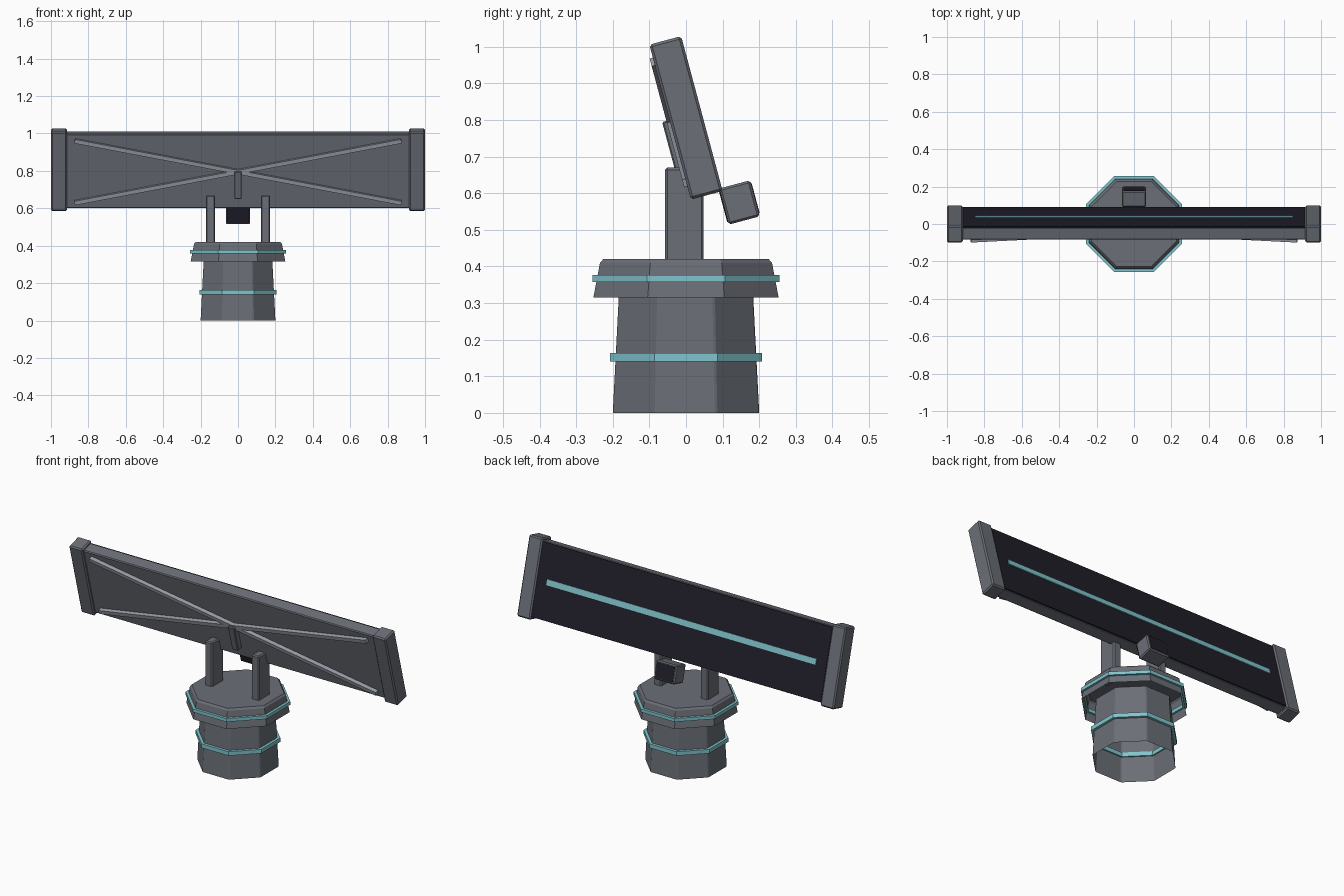
import bpy, bmesh, math
from mathutils import Matrix, Vector

if "Cube" in bpy.data.objects:
    bpy.data.objects.remove(bpy.data.objects["Cube"])


def material(name, rgb):
    m = bpy.data.materials.new(name)
    m.diffuse_color = (*rgb, 1)
    m.use_nodes = True
    m.node_tree.nodes["Principled BSDF"].inputs["Base Color"].default_value = m.diffuse_color
    return m


GREY = material("metal grey", (0.145, 0.158, 0.182))
LIGHT = material("light grey", (0.32, 0.34, 0.39))
DARK = material("dark panel", (0.014, 0.013, 0.022))
TEAL = material("teal trim", (0.22, 0.56, 0.61))

# Dish frame: everything on the dish leans back by 15 degrees
TILT = Matrix.Translation((0, 0, 0.806)) @ Matrix.Rotation(math.radians(15), 4, 'X')
FLAT = Matrix.Identity(4)


def finish(name, bm, mat, bevel=0):
    me = bpy.data.meshes.new(name)
    bm.to_mesh(me)
    bm.free()
    me.materials.append(mat)
    ob = bpy.data.objects.new(name, me)
    bpy.context.collection.objects.link(ob)
    if bevel:
        mod = ob.modifiers.new("bevel", 'BEVEL')
        mod.width = bevel
        mod.segments = 1
        mod.limit_method = 'ANGLE'
    return ob


def box(name, lo, hi, mat, frame=FLAT, bevel=0):
    lo, hi = Vector(lo), Vector(hi)
    bm = bmesh.new()
    bmesh.ops.create_cube(bm, size=1, matrix=frame @ Matrix.Translation((lo + hi) / 2)
                          @ Matrix.Diagonal((*(hi - lo), 1)))
    return finish(name, bm, mat, bevel)


def octagon_loft(name, profile, mat, cap_top=False, closed=False, bevel=0):
    """Loft octagons through (apothem, z) pairs; flats face the axes."""
    bm = bmesh.new()
    rings = []
    for a, z in profile:
        r = a / math.cos(math.pi / 8)
        rings.append([bm.verts.new((r * math.cos(math.pi / 8 + i * math.pi / 4),
                                    r * math.sin(math.pi / 8 + i * math.pi / 4), z))
                      for i in range(8)])
    pairs = list(zip(rings, rings[1:]))
    if closed:
        pairs.append((rings[-1], rings[0]))
    for p, q in pairs:
        for i in range(8):
            j = (i + 1) % 8
            bm.faces.new((p[i], p[j], q[j], q[i]))
    if cap_top:
        bm.faces.new(rings[-1])
    return finish(name, bm, mat, bevel)


# Pedestal: open-bottomed column and collar
octagon_loft("pedestal_column", [(0.20, 0), (0.183, 0.33)], GREY, cap_top=True, bevel=0.004)
octagon_loft("turntable_collar", [(0.253, 0.315), (0.235, 0.41), (0.226, 0.42)], GREY, cap_top=True)

# Teal rings passing through the walls
for name, inner, outer, z0, z1 in (("column_ring", 0.185, 0.207, 0.14, 0.163),
                                   ("collar_ring", 0.235, 0.256, 0.357, 0.376)):
    octagon_loft(name, [(inner, z0), (outer, z0), (outer, z1), (inner, z1)], TEAL, closed=True)

# Support posts and end caps on both sides
for side, s in (("left", -1), ("right", 1)):
    a, b = sorted((s * 0.123, s * 0.171))
    box(side + "_post", (a, -0.057, 0.41), (b, 0.048, 0.67), GREY, bevel=0.006)
    a, b = sorted((s * 0.915, s * 1.0))
    box(side + "_end_cap", (a, -0.045, -0.219), (b, 0.045, 0.219), GREY, TILT, 0.007)

# Antenna panel with dark face and teal stripe
box("panel_body", (-0.92, -0.032, -0.205), (0.92, 0.034, 0.205), GREY, TILT, 0.005)
box("panel_face", (-0.914, 0.032, -0.202), (0.914, 0.039, 0.202), DARK, TILT)
box("panel_stripe", (-0.85, 0.037, -0.016), (0.85, 0.044, 0.016), TEAL, TILT)

# Crossed braces and hub on the front
for name, s in (("brace_rising", -1), ("brace_falling", 1)):
    turn = TILT @ Matrix.Rotation(s * math.radians(11.1), 4, 'Y')
    box(name, (-0.89, -0.054, -0.011), (0.89, -0.03, 0.011), LIGHT, turn)
box("hub_bracket", (-0.02, -0.066, -0.145), (0.02, -0.03, 0.006), GREY, TILT, 0.004)

# Feed box below the panel's rear edge, dark on its two openings
box("feed_box", (-0.065, 0.037, -0.312), (0.065, 0.125, -0.21), GREY, TILT, 0.006)
box("feed_back_opening", (-0.055, 0.122, -0.303), (0.055, 0.127, -0.219), DARK, TILT)
box("feed_front_opening", (-0.06, 0.035, -0.304), (0.06, 0.04, -0.214), DARK, TILT)
